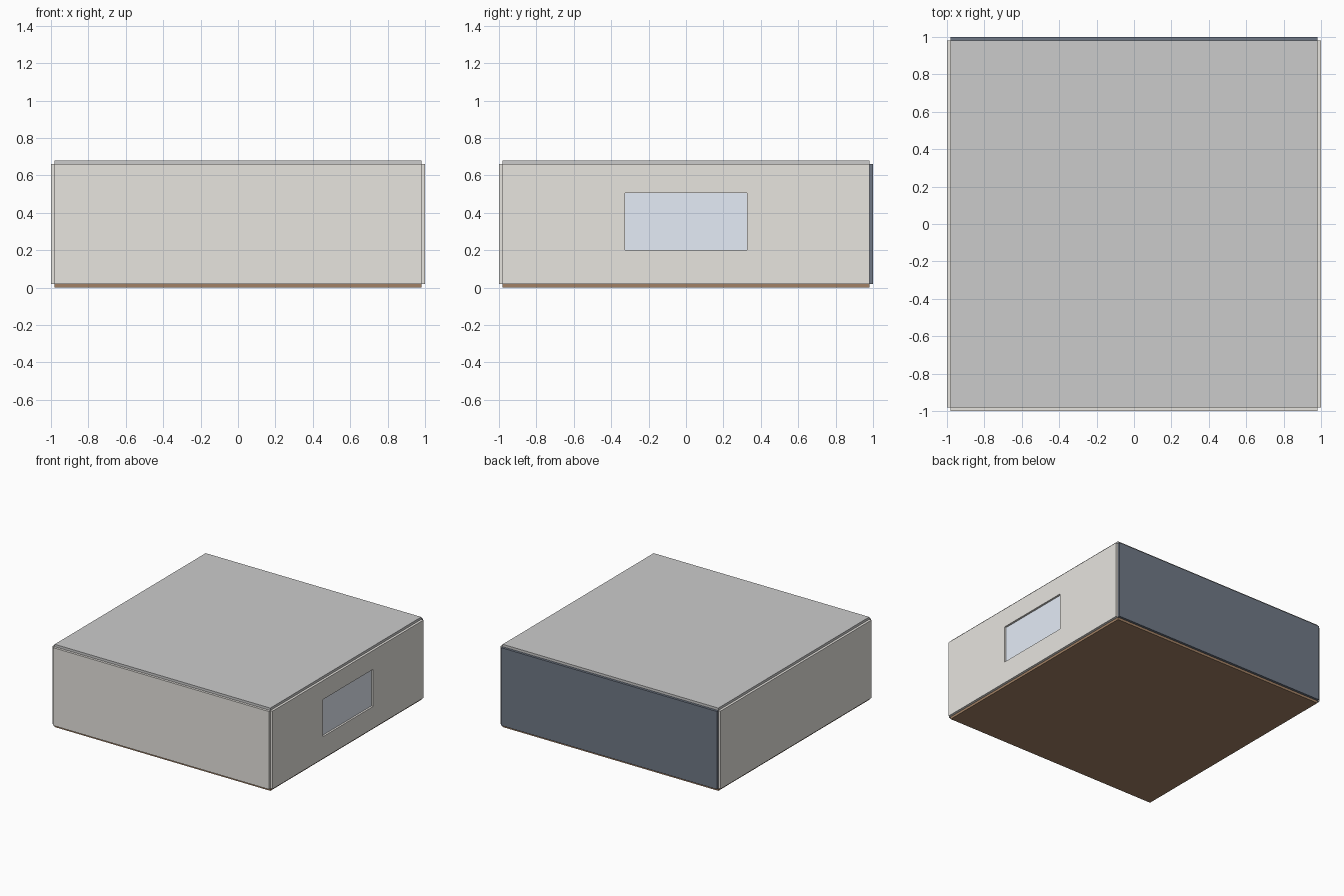
import bpy, bmesh

if "Cube" in bpy.data.objects:
    bpy.data.objects.remove(bpy.data.objects["Cube"])

T = 0.02              # wall thickness
H = 0.98              # inner half width
Z0, Z1 = 0.02, 0.66   # wall bottom and top


def material(name, rgb):
    m = bpy.data.materials.new(name)
    m.diffuse_color = (*rgb, 1)
    m.use_nodes = True
    m.node_tree.nodes["Principled BSDF"].inputs["Base Color"].default_value = m.diffuse_color
    return m


plaster = material("plaster", (0.80, 0.78, 0.74))
accent = material("accent_paint", (0.16, 0.19, 0.24))
wood = material("wood", (0.36, 0.22, 0.13))
glass = material("glass", (0.78, 0.84, 0.93))


def finish(name, bm, mat):
    bmesh.ops.recalc_face_normals(bm, faces=bm.faces)
    me = bpy.data.meshes.new(name)
    bm.to_mesh(me)
    bm.free()
    ob = bpy.data.objects.new(name, me)
    bpy.context.collection.objects.link(ob)
    if mat:
        me.materials.append(mat)
    return ob


def box(name, lo, hi, mat=None):
    bm = bmesh.new()
    bmesh.ops.create_cube(bm, size=1)
    for v in bm.verts:
        v.co = [(a + b) / 2 + c * (b - a) for a, b, c in zip(lo, hi, v.co)]
    return finish(name, bm, mat)


def window_wall(name, x0, x1, outer, hole, mat):
    """Wall slab facing x with a rectangular opening; rects are (y0, z0, y1, z1)."""
    bm = bmesh.new()

    def ring(x, r):
        y0, z0, y1, z1 = r
        return [bm.verts.new((x, y, z)) for y, z in ((y0, z0), (y1, z0), (y1, z1), (y0, z1))]

    rings = [ring(x0, outer), ring(x1, outer), ring(x1, hole), ring(x0, hole)]
    for a, b in zip(rings, rings[1:] + rings[:1]):
        for i in range(4):
            j = (i + 1) % 4
            bm.faces.new((a[i], a[j], b[j], b[i]))
    return finish(name, bm, mat)


# floor and ceiling slabs
box("floor", (-H, -H, 0), (H, H, Z0), wood)
box("ceiling", (-H, -H, Z1), (H, H, Z1 + T))

# plain walls, the back one painted
box("front_wall", (-H, -H - T, Z0), (H, -H, Z1), plaster)
box("back_wall", (-H, H, Z0), (H, H + T, Z1), accent)
box("left_wall", (-H - T, -H, Z0), (-H, H, Z1), plaster)

# right wall with window opening and recessed pane
hole = (-0.325, 0.20, 0.325, 0.505)
window_wall("right_wall", H, H + T, (-H, Z0, H, Z1), hole, plaster)
box("window_pane", (H, hole[0], hole[1]), (H + 0.004, hole[2], hole[3]), glass)
